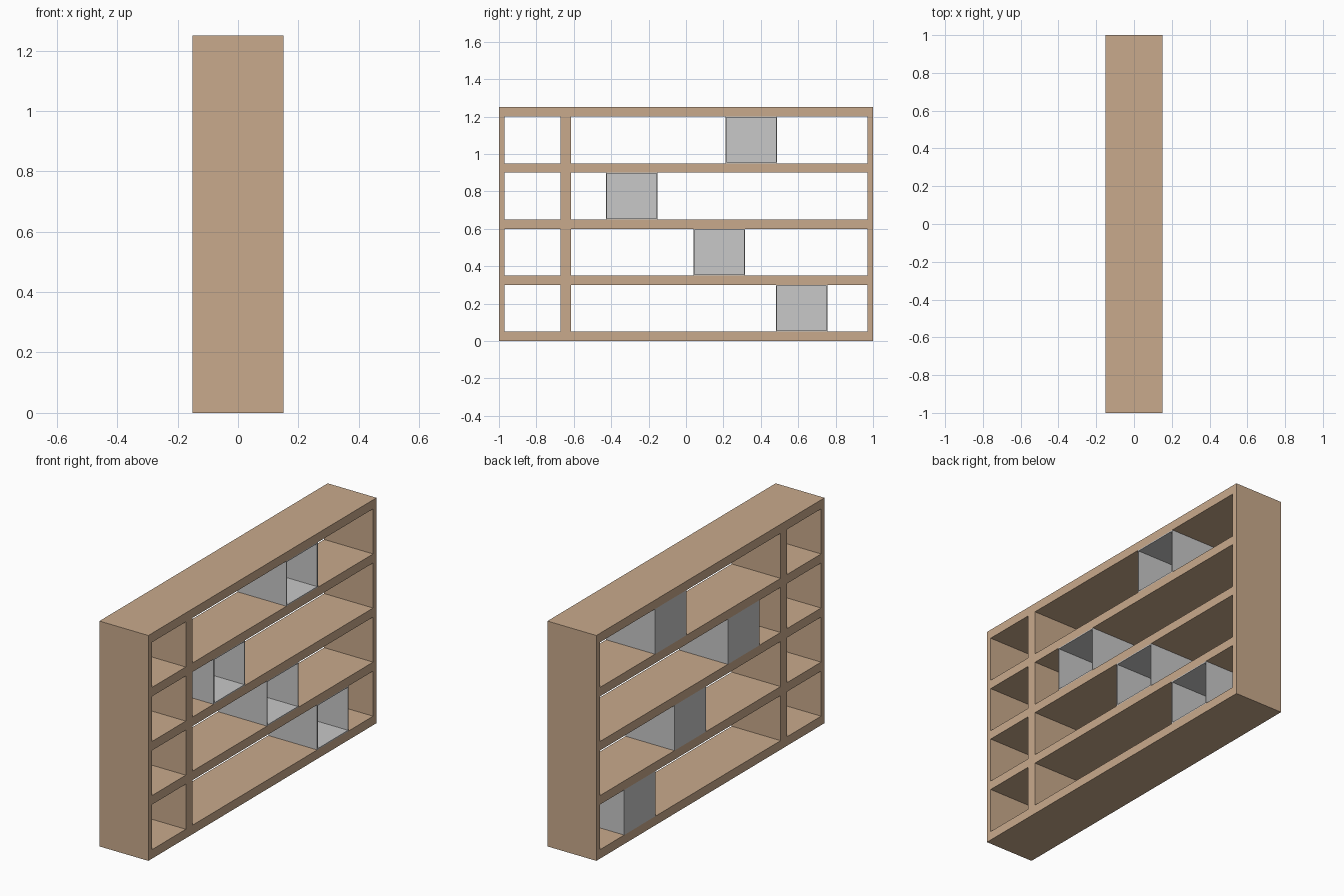
import bpy, bmesh
from mathutils import Matrix, Vector

if "Cube" in bpy.data.objects:
    bpy.data.objects.remove(bpy.data.objects["Cube"])

DEPTH = 0.30      # x size of the bookcase
BOARD = 0.05      # horizontal board thickness
GAP = 0.25        # clear height of each row
SIDE = 0.03       # side panel thickness


def material(name, color):
    m = bpy.data.materials.new(name)
    m.diffuse_color = (*color, 1)
    m.use_nodes = True
    m.node_tree.nodes["Principled BSDF"].inputs["Base Color"].default_value = m.diffuse_color
    return m


wood = material("light wood", (0.584, 0.402, 0.262))
grey = material("light grey", (0.58, 0.58, 0.58))


def block(name, y0, y1, z0, z1, mat, wall=None):
    """Full-depth block; with a wall thickness it is hollowed from +x."""
    bm = bmesh.new()
    size = Vector((DEPTH, y1 - y0, z1 - z0))
    bmesh.ops.create_cube(bm, size=1, matrix=Matrix.Diagonal((*size, 1)))
    bm.normal_update()
    if wall:
        front = max(bm.faces, key=lambda f: f.normal.x)
        bmesh.ops.inset_region(bm, faces=[front], thickness=wall)
        inner = bmesh.ops.extrude_discrete_faces(bm, faces=[front])["faces"][0]
        bmesh.ops.translate(bm, verts=inner.verts, vec=(wall - DEPTH, 0, 0))
        bmesh.ops.recalc_face_normals(bm, faces=bm.faces)
    mesh = bpy.data.meshes.new(name)
    bm.to_mesh(mesh)
    bm.free()
    mesh.materials.append(mat)
    ob = bpy.data.objects.new(name, mesh)
    ob.location = (0, (y0 + y1) / 2, (z0 + z1) / 2)
    bpy.context.collection.objects.link(ob)
    return ob


# Bottom and top boards span the full length, shelves fit between the sides
step = BOARD + GAP
for i, name in enumerate(("bottom_board", "shelf_1", "shelf_2", "shelf_3", "top_board")):
    half = 1.0 if i in (0, 4) else 1.0 - SIDE
    block(name, -half, half, i * step, i * step + BOARD, wood)

# Side panels
block("left_side", -1.0, -1.0 + SIDE, BOARD, 4 * step, wood)
block("right_side", 1.0 - SIDE, 1.0, BOARD, 4 * step, wood)

# One divider and one open storage box per row, from the bottom up
for i, y in enumerate((0.48, 0.04, -0.428, 0.21)):
    z = i * step + BOARD
    block(f"divider_{i + 1}", -0.672, -0.615, z, z + GAP, wood)
    block(f"storage_box_{i + 1}", y, y + 0.276, z, z + GAP, grey, wall=0.008)
